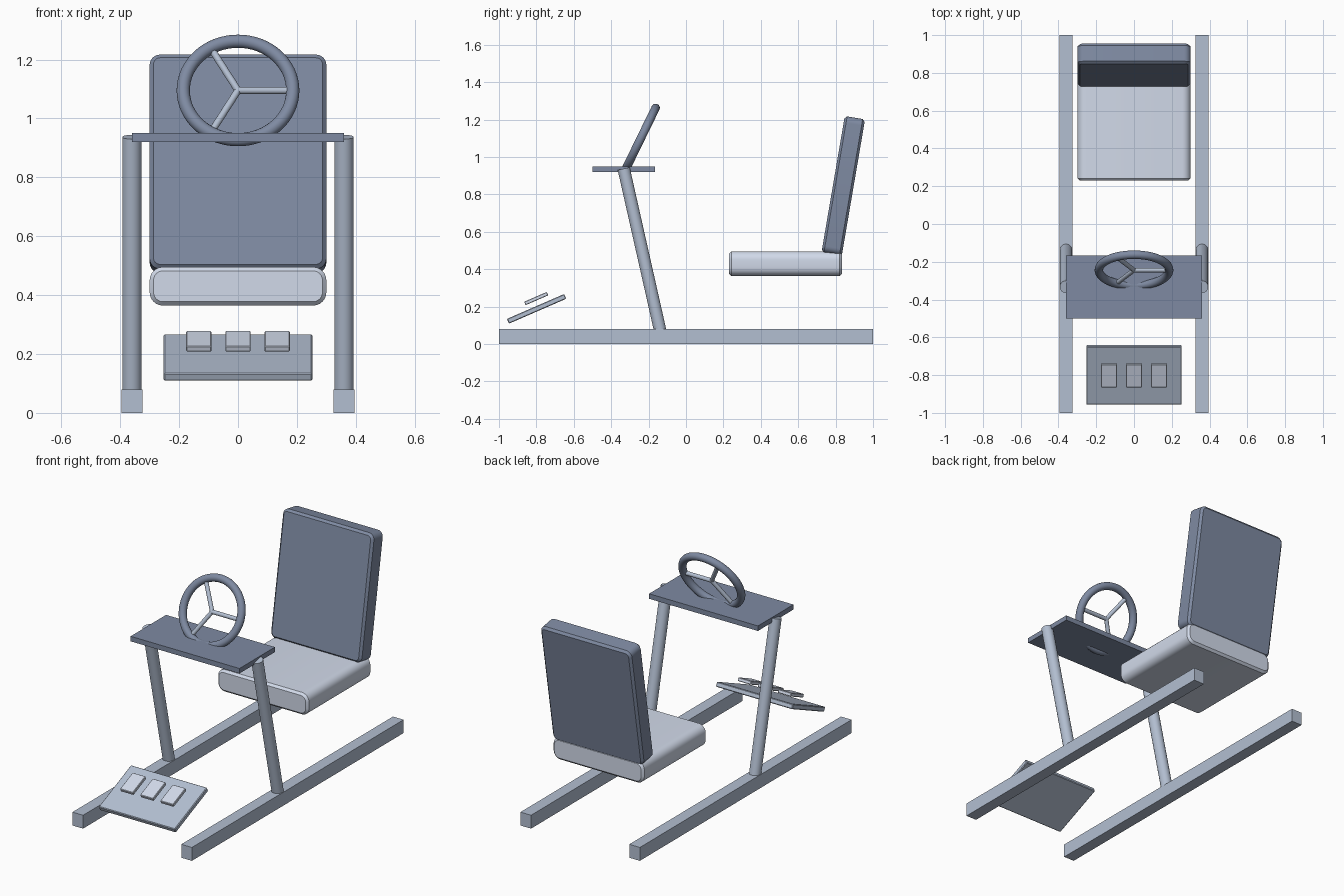
import bpy, bmesh
from math import radians, cos, sin, pi
from mathutils import Vector

if "Cube" in bpy.data.objects:
    bpy.data.objects.remove(bpy.data.objects["Cube"])


def material(name, rgb):
    m = bpy.data.materials.new(name)
    m.diffuse_color = (*rgb, 1)
    m.use_nodes = True
    m.node_tree.nodes["Principled BSDF"].inputs["Base Color"].default_value = m.diffuse_color
    return m


STEEL = material("steel_grey", (0.45, 0.52, 0.64))
DARK = material("dark_slate", (0.21, 0.255, 0.36))
LIGHT = material("light_grey", (0.64, 0.70, 0.82))


def smooth(ob):
    bpy.ops.object.select_all(action='DESELECT')
    ob.select_set(True)
    bpy.context.view_layer.objects.active = ob
    bpy.ops.object.shade_smooth_by_angle(angle=radians(35))


def slab(name, mat, loc, size, tilt=0, axis=None, corner=0.0, edge=0.0):
    """Box; edges along 'axis' rounded by corner, then the remaining sharp edges chamfered."""
    bm = bmesh.new()
    bmesh.ops.create_cube(bm, size=1)
    bmesh.ops.scale(bm, vec=size, verts=bm.verts)
    if axis is not None:
        along = [e for e in bm.edges
                 if abs((e.verts[0].co - e.verts[1].co).normalized()[axis]) > 0.9]
        bmesh.ops.bevel(bm, geom=along, offset=corner, segments=6, profile=0.5, affect='EDGES')
    if edge:
        bm.normal_update()
        sharp = [e for e in bm.edges if e.calc_face_angle(0) > radians(60)]
        bmesh.ops.bevel(bm, geom=sharp, offset=edge, segments=1, affect='EDGES')
    me = bpy.data.meshes.new(name)
    bm.to_mesh(me)
    bm.free()
    me.materials.append(mat)
    ob = bpy.data.objects.new(name, me)
    bpy.context.collection.objects.link(ob)
    ob.location = loc
    ob.rotation_euler.x = radians(tilt)
    if edge:
        smooth(ob)
    return ob


def rod(name, mat, a, b, radius):
    """Cylinder between two points."""
    a, b = Vector(a), Vector(b)
    bpy.ops.mesh.primitive_cylinder_add(vertices=32, radius=radius, depth=(b - a).length,
                                        location=(a + b) / 2)
    ob = bpy.context.object
    ob.name = name
    ob.data.materials.append(mat)
    ob.rotation_euler = (b - a).to_track_quat('Z', 'Y').to_euler()
    smooth(ob)
    return ob


# Floor rails and leaning posts, one per side
for side, s in (("left", -1), ("right", 1)):
    slab(f"{side}_rail", STEEL, (s * 0.36, 0, 0.04), (0.07, 2, 0.08))
    rod(f"{side}_post", STEEL, (s * 0.36, -0.131, 0.04), (s * 0.36, -0.333, 0.937), 0.033)

# Desk plate across the posts
slab("wheel_desk", DARK, (0, -0.333, 0.935), (0.72, 0.335, 0.03))

# Seat cushion and reclined backrest
slab("seat", LIGHT, (0, 0.532, 0.43), (0.60, 0.606, 0.131), axis=1, corner=0.045, edge=0.013)
slab("backrest", DARK, (0, 0.841, 0.846), (0.60, 0.11, 0.738), tilt=-9.7,
     axis=1, corner=0.035, edge=0.013)

# Steering wheel rim with three spokes
hub = Vector((0, -0.244, 1.095))
lean = radians(26)
bpy.ops.mesh.primitive_torus_add(major_radius=0.186, minor_radius=0.0225, major_segments=64,
                                 minor_segments=20, location=hub,
                                 rotation=(pi / 2 - lean, 0, 0))
rim = bpy.context.object
rim.name = "steering_wheel_rim"
rim.data.materials.append(DARK)
smooth(rim)
for i in range(3):
    a = i * 2 * pi / 3
    tip = Vector((cos(a), sin(a) * sin(lean), sin(a) * cos(lean))) * 0.18
    rod(f"wheel_spoke_{i + 1}", STEEL, hub, hub + tip, 0.012)

# Sloped pedal plate and three pedals
slab("pedal_plate", STEEL, (0, -0.799, 0.188), (0.505, 0.334, 0.028), tilt=23.5, edge=0.004)
for i in range(3):
    slab(f"pedal_{i + 1}", LIGHT, ((i - 1) * 0.133, -0.801, 0.243), (0.086, 0.132, 0.02),
         tilt=23.5, edge=0.003)
